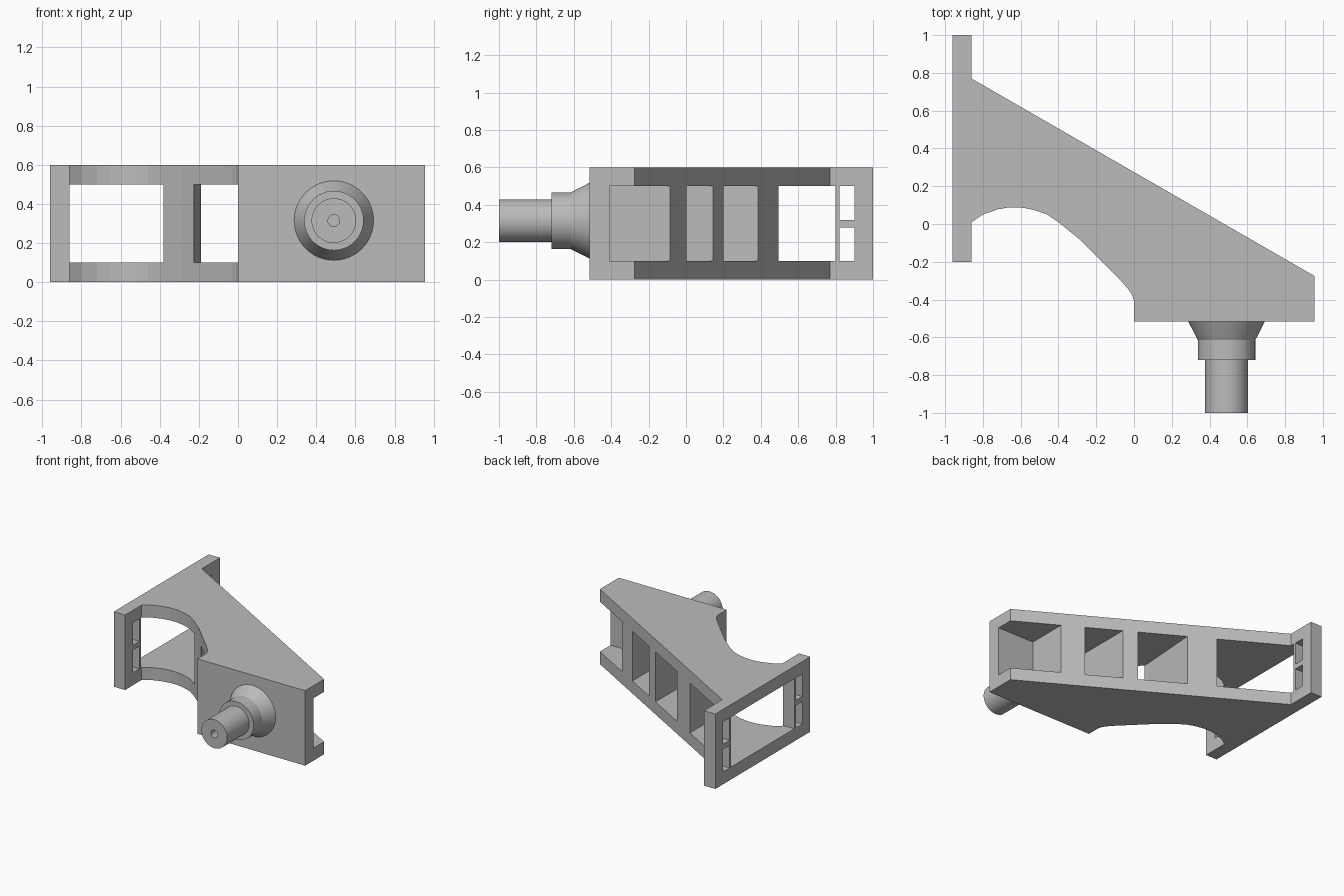
import bpy, bmesh, math
from mathutils import Vector

cube = bpy.data.objects.get("Cube")
if cube:
    bpy.data.objects.remove(cube, do_unlink=True)

grey = bpy.data.materials.new("light grey metal")
grey.use_nodes = True
grey.diffuse_color = (0.5, 0.5, 0.5, 1)
grey.node_tree.nodes["Principled BSDF"].inputs["Base Color"].default_value = grey.diffuse_color


def finish(name, bm):
    bmesh.ops.recalc_face_normals(bm, faces=bm.faces[:])
    mesh = bpy.data.meshes.new(name)
    bm.to_mesh(mesh)
    bm.free()
    mesh.materials.append(grey)
    obj = bpy.data.objects.new(name, mesh)
    bpy.context.collection.objects.link(obj)
    return obj


def add_prism(bm, outline, z0, z1):
    """Extrude a plan outline from z0 to z1."""
    face = bm.faces.new([bm.verts.new((x, y, z0)) for x, y in outline])
    top = bmesh.ops.extrude_face_region(bm, geom=[face])["geom"]
    moved = [g for g in top if isinstance(g, bmesh.types.BMVert)]
    bmesh.ops.translate(bm, verts=moved, vec=(0, 0, z1 - z0))


def prisms(name, parts):
    bm = bmesh.new()
    for outline, z0, z1 in parts:
        add_prism(bm, outline, z0, z1)
    return finish(name, bm)


def rect(x0, x1, y0, y1):
    return [(x0, y0), (x1, y0), (x1, y1), (x0, y1)]


def cut(target, cutter):
    cutter.hide_render = True
    mod = target.modifiers.new("cut", "BOOLEAN")
    mod.operation, mod.solver, mod.object = "DIFFERENCE", "EXACT", cutter
    bpy.context.view_layer.objects.active = target
    bpy.ops.object.modifier_apply(modifier=mod.name)
    bpy.data.objects.remove(cutter, do_unlink=True)


def smooth(obj, degrees):
    bpy.ops.object.select_all(action="DESELECT")
    obj.select_set(True)
    bpy.context.view_layer.objects.active = obj
    bpy.ops.object.shade_smooth_by_angle(angle=math.radians(degrees))


# Arm: sloping back, arched front, hollowed so plates, ribs and a front wall remain
arch = [(-0.86, 0.01), (-0.8, 0.05), (-0.72, 0.078), (-0.66, 0.088), (-0.6, 0.088),
        (-0.53, 0.075), (-0.46, 0.05), (-0.4, 0.01), (-0.29, -0.08), (-0.185, -0.185),
        (-0.07, -0.3), (-0.03, -0.345), (-0.01, -0.375), (0, -0.405)]
arm = prisms("bracket_arm", [
    (arch + [(0, -0.515), (0.955, -0.515), (0.955, -0.275), (-0.86, 0.77)], 0, 0.6)])
wall = -0.41
pockets = [
    rect(-1, -0.38, -0.6, 1),
    [(-0.23, wall), (0.13, wall), (0.13, 1), (-0.17, 1), (-0.19, 0.38), (-0.223, -0.1)],
    rect(0.228, 0.473, wall, 1),
    rect(0.627, 1.2, wall, 1),
]
cut(arm, prisms("pocket_cutter", [(p, 0.1, 0.5) for p in pockets]))

# Mounting flange with a large window and two small ones at each end
flange = prisms("mounting_flange", [(rect(-0.96, -0.86, -0.2, 1), 0, 0.6)])
windows = [(rect(-1.1, -0.7, 0, 0.8), 0.1, 0.5)]
for y in (-0.1, 0.82):
    for z in (0.1, 0.32):
        windows.append((rect(-1.1, -0.7, y, y + 0.08), z, z + 0.18))
cut(flange, prisms("window_cutter", windows))

# Spindle: tapered collar, hub and shaft with a centre hole, turned about y
profile = [(0, -0.5), (0.203, -0.5), (0.203, -0.515), (0.152, -0.615), (0.152, -0.72),
           (0.114, -0.72), (0.114, -1), (0.03, -1), (0.03, -0.9), (0, -0.9)]
centre = Vector((0.49, 0, 0.315))
bm = bmesh.new()
verts = [bm.verts.new(centre + Vector((r, y, 0))) for r, y in profile]
edges = [bm.edges.new(pair) for pair in zip(verts, verts[1:])]
bmesh.ops.spin(bm, geom=verts + edges, cent=centre, axis=(0, 1, 0),
               angle=math.tau, steps=48, use_duplicate=False)
bmesh.ops.remove_doubles(bm, verts=bm.verts[:], dist=0.0005)
smooth(finish("spindle", bm), 25)
